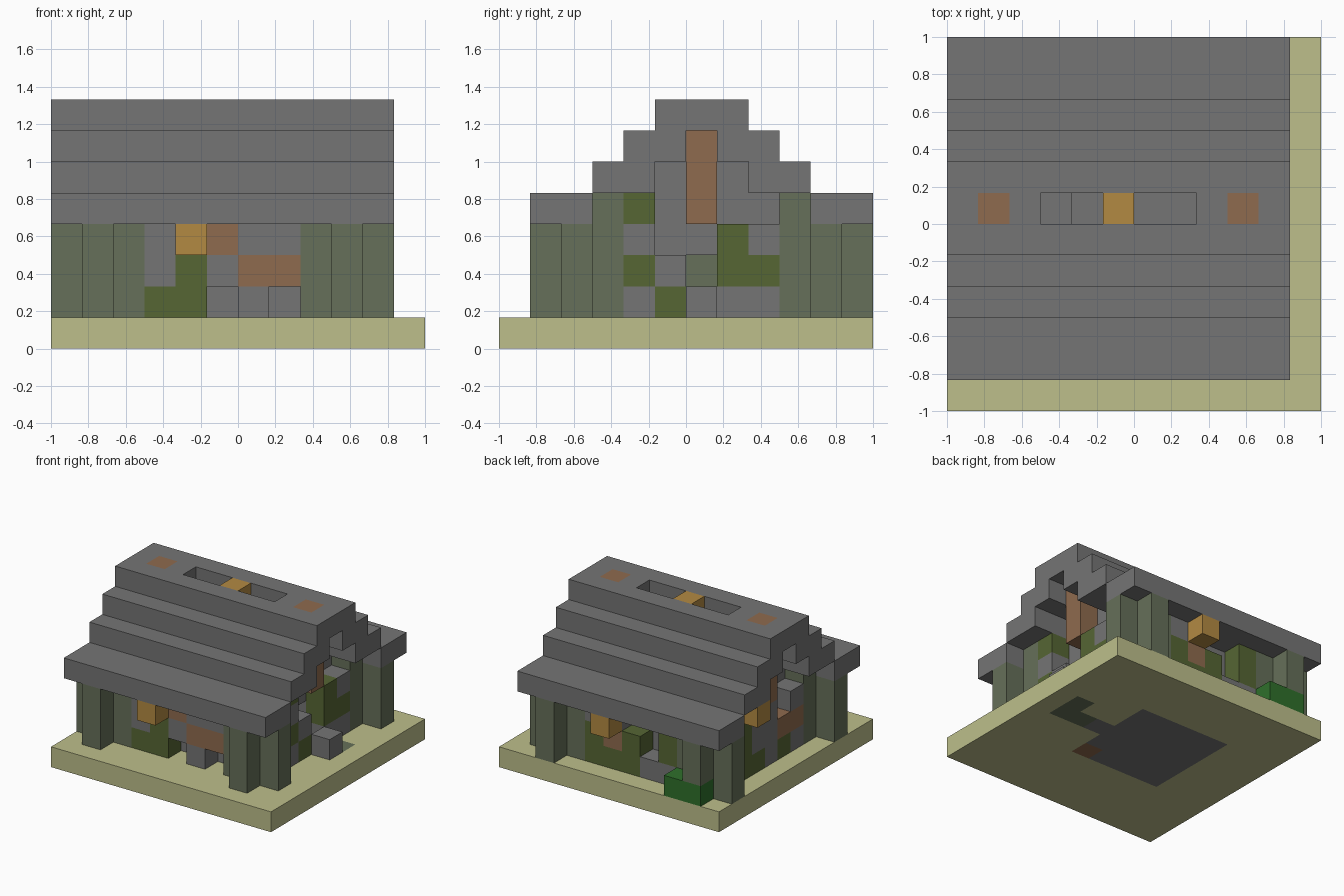
import bpy
import bmesh

cube = bpy.data.objects.get("Cube")
if cube:
    bpy.data.objects.remove(cube)

U = 1 / 6  # block size; the plot is 12 x 12 blocks
COLOURS = {
    "stone": (0.178, 0.178, 0.178),
    "mossy_stone": (0.133, 0.162, 0.100),
    "moss": (0.093, 0.133, 0.034),
    "wood": (0.275, 0.147, 0.077),
    "lantern_glow": (0.450, 0.255, 0.055),
    "sand": (0.509, 0.521, 0.258),
    "leaf_green": (0.028, 0.160, 0.024),
}
CODES = {"g": "stone", "o": "moss", "b": "wood"}
mats = {}
for name, rgb in COLOURS.items():
    m = bpy.data.materials.new(name)
    m.use_nodes = True
    m.diffuse_color = (*rgb, 1)
    bsdf = m.node_tree.nodes["Principled BSDF"]
    bsdf.inputs["Base Color"].default_value = (*rgb, 1)
    bsdf.inputs["Roughness"].default_value = 0.9
    mats[name] = m

blocks = {}  # (i, j, k) -> (part, colour)


def span(v):
    return range(v[0], v[1] + 1) if isinstance(v, tuple) else (v,)


def put(part, colour, x, y, z):
    """Fill a box of blocks; a span is (first, last)."""
    for i in span(x):
        for j in span(y):
            for k in span(z):
                blocks[i, j, k] = (part, colour)


def facade(part, rows, cell):
    """Lay a patchwork wall from the bottom row up; dots are gaps."""
    for k, row in enumerate(rows, 1):
        for n, code in enumerate(row):
            if code != ".":
                put(part, CODES[code], *cell(n), k)


# Ground slab with the floor and entrance path set into it
put("ground_slab", "sand", (0, 11), (0, 11), 0)
put("ground_slab", "stone", (3, 7), (4, 8), 0)
put("ground_slab", "stone", 8, 6, 0)
put("ground_slab", "mossy_stone", (9, 10), 6, 0)
put("ground_slab", "mossy_stone", 10, 7, 0)
put("ground_slab", "wood", 7, 4, 0)

# Inner walls, then gable ends
for j in (3, 9):
    put("inner_walls", "stone", (2, 8), j, (1, 4))
for i in (2, 8):
    put("inner_walls", "stone", i, (3, 9), (1, 4))
    put("inner_walls", "stone", i, (5, 7), 5)
    put("inner_walls", "stone", i, 6, 6)
put("inner_walls", "mossy_stone", 2, 6, 2)
for k in (1, 2):
    del blocks[8, 6, k]  # doorway

# Patchwork outer walls
facade("front_wall", ["oo.g.", "gogbb", "ggbgg"], lambda n: (n + 3, 2))
facade("back_wall", ["ggooo", "o.obo", "o..gg"], lambda n: (n + 3, 10))
facade("left_wall", ["go.gg", "og.oo", "g..og", "o...."], lambda n: (9, n + 4))
facade("right_wall", ["gogoo", "bbggo", "g.ggo", "....o"], lambda n: (1, n + 4))

# Plus-shaped corner pillars, the inward arm reaching the upper roof
for i in (1, 9):
    for j, inner in ((2, 3), (10, 9)):
        put("corner_pillars", "mossy_stone", (i - 1, i + 1), j, (1, 3))
        put("corner_pillars", "mossy_stone", i, (j - 1, j + 1), (1, 3))
        put("corner_pillars", "mossy_stone", i, inner, 4)

# Stepped roof, mirrored about the ridge
for k, j in ((4, 1), (5, 3), (6, 4)):
    put("roof", "stone", (0, 10), (j, j + 1), k)
    put("roof", "stone", (0, 10), (11 - j, 12 - j), k)
put("roof", "stone", (0, 10), (5, 7), 7)
for i in span((3, 7)):
    del blocks[i, 6, 7]  # skylight slot

# Gable posts rising through the ridge
for i in (1, 9):
    put("gable_posts", "wood", i, 6, (4, 7))

# Lanterns, door block, inside block and shrub
for cell in ((4, 1, 3), (6, 11, 3), (0, 8, 4), (5, 6, 7)):
    put("lanterns", "lantern_glow", *cell)
put("door_block", "stone", 10, 6, 1)
put("inside_block", "stone", 3, 6, 1)
put("shrub", "leaf_green", (1, 2), 11, 1)


def build(part):
    """Mesh one part, keeping only exposed block faces."""
    bm = bmesh.new()
    names = list(dict.fromkeys(c for p, c in blocks.values() if p == part))
    for cell, (owner, colour) in blocks.items():
        if owner != part:
            continue
        for axis in range(3):
            for side in (0, 1):
                near = list(cell)
                near[axis] += 2 * side - 1
                if tuple(near) in blocks:
                    continue
                a, b = (axis + 1) % 3, (axis + 2) % 3
                ring = [(0, 0), (1, 0), (1, 1), (0, 1)]
                verts = []
                for da, db in ring if side else ring[::-1]:
                    p = list(cell)
                    p[axis] += side
                    p[a] += da
                    p[b] += db
                    verts.append(bm.verts.new((p[0] * U - 1, p[1] * U - 1, p[2] * U)))
                bm.faces.new(verts).material_index = names.index(colour)
    bmesh.ops.remove_doubles(bm, verts=bm.verts, dist=0.001)
    bmesh.ops.dissolve_limit(bm, angle_limit=0.01, verts=bm.verts,
                             edges=bm.edges, delimit={"MATERIAL"})
    mesh = bpy.data.meshes.new(part)
    bm.to_mesh(mesh)
    bm.free()
    for n in names:
        mesh.materials.append(mats[n])
    bpy.context.collection.objects.link(bpy.data.objects.new(part, mesh))


for part in dict.fromkeys(p for p, c in blocks.values()):
    build(part)
